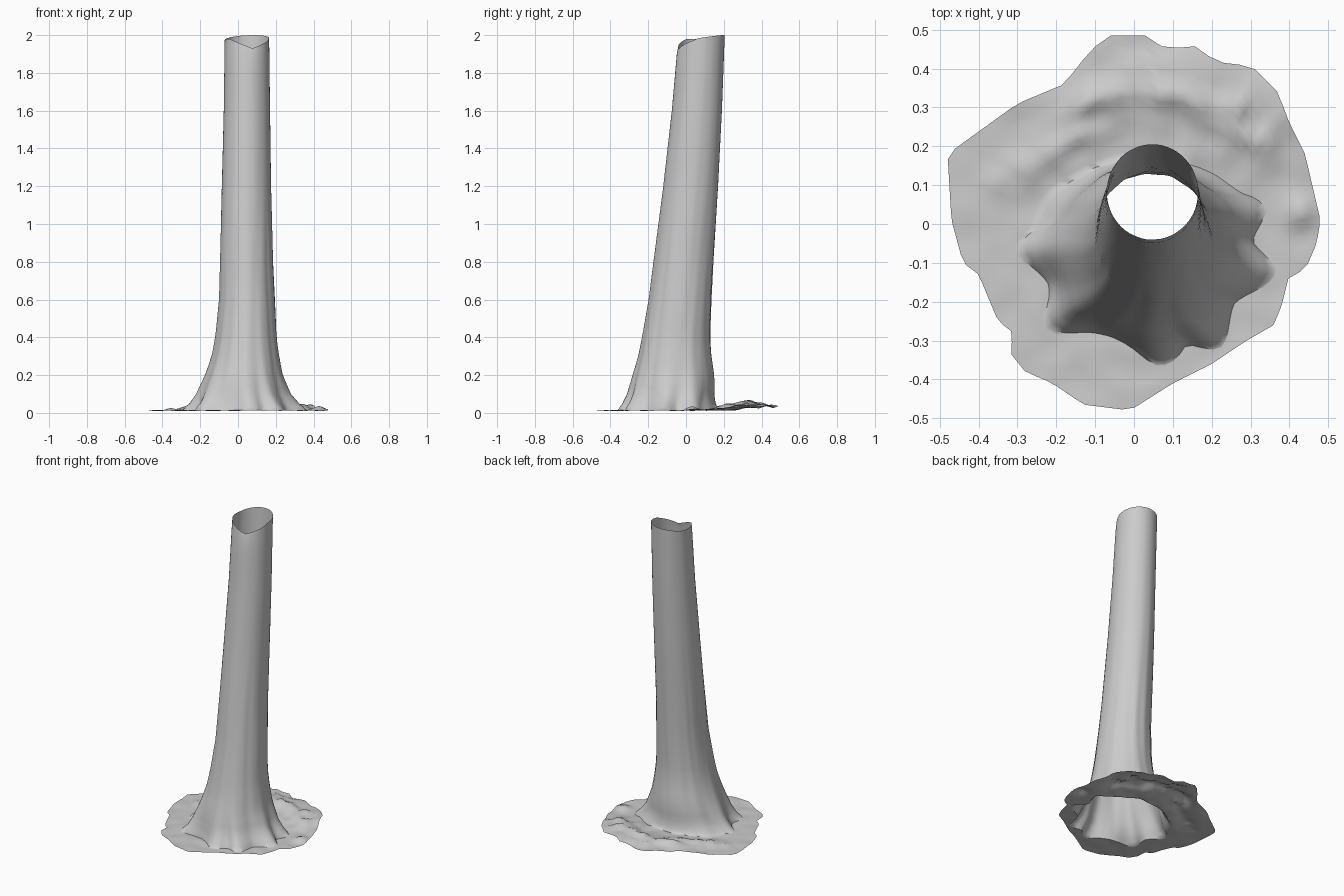
import bpy, bmesh, math
from mathutils import Vector, noise

if "Cube" in bpy.data.objects:
    bpy.data.objects.remove(bpy.data.objects["Cube"], do_unlink=True)

COLUMNS = 96
BASE = Vector((0.04, -0.08))

# Trunk extents in hundredths: height, left, right, front, back
TRUNK = [(200, -7, 16.5, -4, 20.5), (160, -7.5, 17, -7.5, 19), (120, -8.5, 17.5, -12, 17),
         (80, -9.5, 18.5, -17, 14.5), (60, -10, 19.5, -19.5, 13.5), (40, -12, 20.5, -23, 13),
         (30, -14, 22, -25, 14), (20, -17.5, 24, -28, 16), (10, -22.5, 28.5, -31, 17.5),
         (5, -26, 33, -33.5, 18.5), (2, -30, 37, -36, 20)]
# Ragged edge of the soil, in hundredths
EDGE = [(-48, 18), (-30, 31), (-18, 36), (-11, 45), (-6, 48.5), (3, 48.5), (9, 44.5), (13, 46),
        (18, 45.5), (20, 42), (26, 41), (30, 41), (37, 34), (40, 26), (44, 18), (48, 1), (47, -5),
        (44, -12), (40, -13), (38, -21), (36, -26), (29, -30), (20, -36), (10, -41), (-1, -48),
        (-13, -46.5), (-21, -41), (-28, -38), (-32, -33), (-31, -28), (-35, -25), (-40, -13),
        (-44, -10), (-47, 1)]
ROOTS = [176, 222, 277, 303, 350, 28]
# Crest of the raised soil behind the trunk, in hundredths
RIDGE = [(-34, 12), (-20, 17), (-11, 30), (0, 36), (11, 35), (20, 30), (32, 24)]


def wobble(x, y, z, scale):
    return noise.noise(Vector((x, y, z)) * scale)


def extents(z):
    """Interpolate the trunk extents at a height."""
    for high, low in zip(TRUNK, TRUNK[1:]):
        if z * 100 >= low[0] - 0.001:
            t = (z * 100 - low[0]) / (high[0] - low[0])
            return [(a + (b - a) * t) / 100 for a, b in zip(low[1:], high[1:])]
    return [v / 100 for v in TRUNK[-1][1:]]


def root_strength(angle):
    gaps = [abs((math.degrees(angle) - r + 180) % 360 - 180) for r in ROOTS]
    return max(math.exp(-(g / 13) ** 2) for g in gaps)


def edge_point(angle):
    """Where a ray from the trunk base meets the soil edge."""
    ray = Vector((math.cos(angle), math.sin(angle)))
    best = 0.4
    for i, p in enumerate(EDGE):
        a = Vector(p) / 100 - BASE
        b = Vector(EDGE[i - 1]) / 100 - BASE
        side = b - a
        det = ray.cross(side)
        if abs(det) > 1e-9 and 0 <= a.cross(ray) / det <= 1 and a.cross(side) / det > 0:
            best = a.cross(side) / det
    return BASE + ray * best


def ground(p):
    """Soil height, flat in front with a broken ridge behind."""
    dist = 1
    for a, b in zip(RIDGE, RIDGE[1:]):
        a, b = Vector(a) / 100, Vector(b) / 100
        t = min(1, max(0, (p - a).dot(b - a) / (b - a).length_squared))
        dist = min(dist, (p - a - (b - a) * t).length)
    back = min(1, max(0, (p.y - 0.05) / 0.25)) * min(1, max(0, (p.x + 0.38) / 0.3))
    ridge = math.exp(-(dist / 0.05) ** 2)
    z = 0.013 + 0.024 * back + ridge * (0.022 + 0.035 * wobble(p.x, p.y, 1, 17)) * (0.4 + 0.6 * back)
    z += 0.02 * math.exp(-((p - Vector((0.43, 0.03))).length / 0.035) ** 2)
    z += (0.005 + 0.012 * back) * wobble(p.x, p.y, 0, 14)
    return max(0, z)


def trunk_point(angle, z):
    left, right, front, back = extents(z)
    c, s = math.cos(angle), math.sin(angle)
    lobe = root_strength(angle)
    shrink = 1 - 0.24 * (1 - lobe) * math.exp(-z / 0.11)
    if s > 0.3:
        shrink = max(shrink, 0.9)
    bark = 1 + 0.03 * wobble(c * 2, s * 2, z * 0.7, 2.2) * min(1, max(0.2, 1.6 - z))
    mid = Vector(((left + right) / 2, (front + back) / 2))
    return mid + Vector((c * (right - left) / 2, s * (back - front) / 2)) * shrink * bark


def rim_height(angle):
    """Broken top, with a notch at the front and a high back."""
    notch = abs((math.degrees(angle) - 285 + 180) % 360 - 180)
    return 1.98 + 0.02 * max(0, math.sin(angle + 0.3)) - 0.05 * max(0, 1 - notch / 65)


# Sweep rings from the broken rim down the trunk and out over the soil
bm = bmesh.new()
heights = [2 - 0.1 * i for i in range(1, 15)] + [0.5, 0.43, 0.37, 0.31, 0.26, 0.21,
                                                0.17, 0.13, 0.1, 0.075, 0.05, 0.035]
angles = [math.tau * i / COLUMNS for i in range(COLUMNS)]
rings = [[bm.verts.new((*trunk_point(a, 2), rim_height(a))) for a in angles]]
for z in heights:
    ring = []
    for a in angles:
        p = trunk_point(a, z)
        ring.append(bm.verts.new((*p, max(z, ground(p)))))
    rings.append(ring)
SOIL_STEPS = 14
for k in range(SOIL_STEPS + 1):
    t = k / SOIL_STEPS
    ring = []
    for a in angles:
        foot = trunk_point(a, 0.02)
        out = edge_point(math.atan2(foot.y - BASE.y, foot.x - BASE.x))
        p = foot.lerp(out, t)
        ring.append(bm.verts.new((*p, ground(p))))
    rings.append(ring)
for upper, lower in zip(rings, rings[1:]):
    for i in range(COLUMNS):
        j = (i + 1) % COLUMNS
        bm.faces.new((upper[i], lower[i], lower[j], upper[j]))

mesh = bpy.data.meshes.new("trunk_and_soil")
bm.to_mesh(mesh)
bm.free()
trunk = bpy.data.objects.new("trunk_and_soil", mesh)
bpy.context.collection.objects.link(trunk)

# One plain grey for bark and soil
grey = bpy.data.materials.new("plain_grey")
grey.use_nodes = True
colour = (0.6, 0.6, 0.6, 1)
grey.diffuse_color = colour
grey.node_tree.nodes["Principled BSDF"].inputs["Base Color"].default_value = colour
mesh.materials.append(grey)

bpy.context.view_layer.objects.active = trunk
trunk.select_set(True)
bpy.ops.object.shade_smooth_by_angle(angle=math.radians(60))
